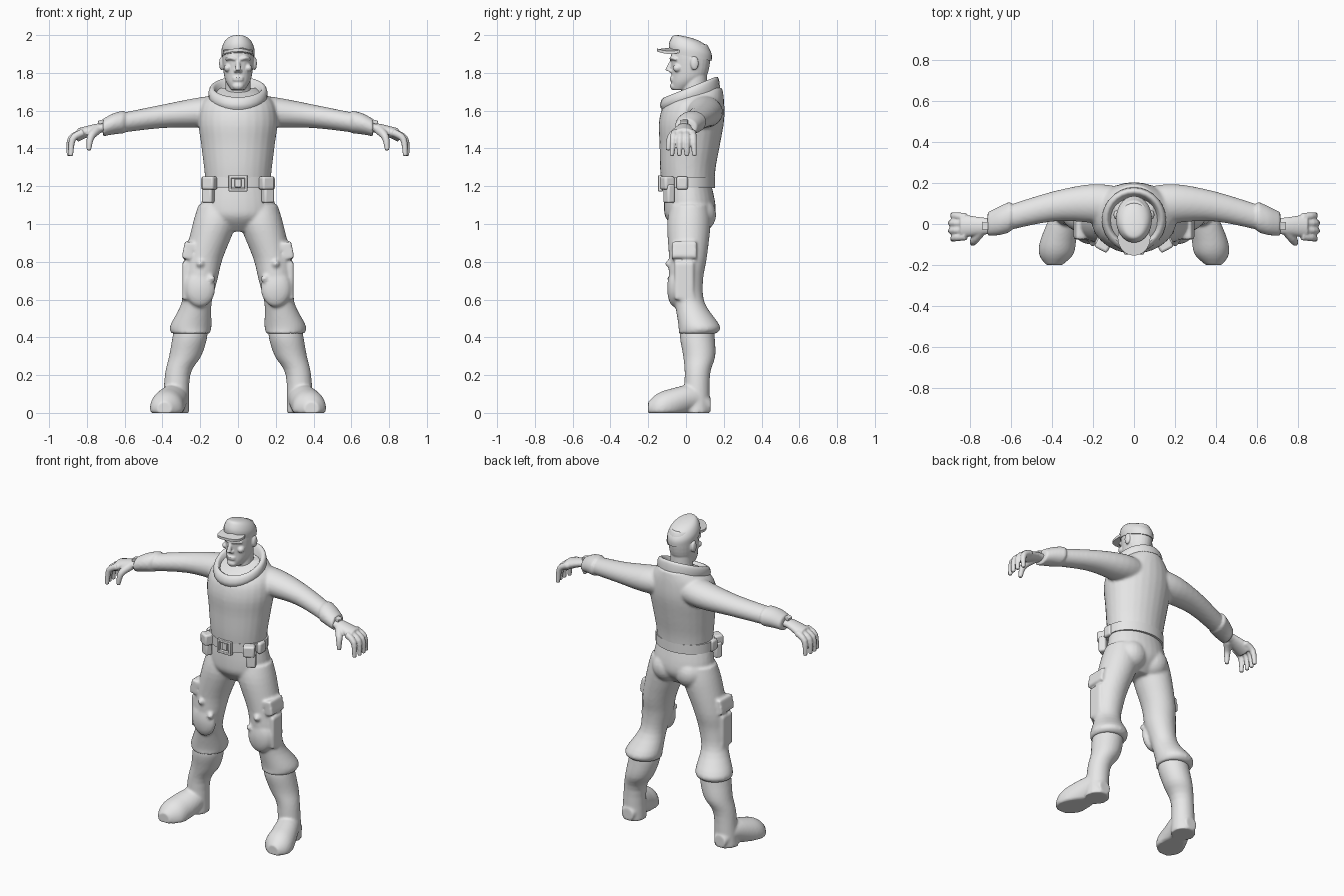
import bpy, bmesh, math
from mathutils import Vector, Matrix, Euler

if "Cube" in bpy.data.objects:
    bpy.data.objects.remove(bpy.data.objects["Cube"], do_unlink=True)

clay = bpy.data.materials.new("plain grey")
clay.use_nodes = True
clay.diffuse_color = (0.8, 0.8, 0.8, 1)
clay.node_tree.nodes["Principled BSDF"].inputs["Base Color"].default_value = clay.diffuse_color

BOTH, MIDDLE = (1, -1), (1,)
SEGMENTS = 28
X, Y, Z = Vector((1, 0, 0)), Vector((0, 1, 0)), Vector((0, 0, 1))
ACROSS = {"x": (Y, Z), "y": (X, Z), "z": (X, Y)}


def interpolate(rings, steps):
    """Run a smooth spline through the given rings."""
    rings = [Vector(ring) for ring in rings]
    last = len(rings) - 1
    for i in range(last):
        start, end = rings[i], rings[i + 1]
        leave = (end - rings[max(i - 1, 0)]) / 2
        arrive = (rings[min(i + 2, last)] - start) / 2
        for k in range(steps):
            t = k / steps
            ease = t * t * (3 - 2 * t)
            yield start.lerp(end, ease) + leave * t * (1 - t) ** 2 - arrive * t * t * (1 - t)
    yield rings[last]


def limb(bm, rings, axis=None, sides=BOTH, squash=1, steps=4, tilt=0, bend=0):
    """Closed loft through rings (x, y, z, radius), cut across an axis or across its own path."""
    path = list(interpolate(rings, steps))
    for side in sides:
        rows = []
        for i, ring in enumerate(path):
            if axis:
                u, v = ACROSS[axis]
            else:
                way = path[min(i + 1, len(path) - 1)].xyz - path[max(i - 1, 0)].xyz
                turn = way.to_track_quat("Z", "Y")
                u, v = turn @ X, turn @ Y
            row = []
            for k in range(SEGMENTS):
                angle = math.tau * k / SEGMENTS
                p = ring.xyz + ring.w * (u * math.cos(angle) + v * squash * math.sin(angle))
                row.append(bm.verts.new((side * p.x, p.y, p.z + tilt * p.y - bend * p.x * p.x)))
            rows.append(row)
        for lower, upper in zip(rows, rows[1:]):
            for k in range(SEGMENTS):
                bm.faces.new((lower[k - 1], lower[k], upper[k], upper[k - 1]))
        bm.faces.new(rows[0][::-1])
        bm.faces.new(rows[-1])


def column(bm, rings, **options):
    """Upright loft on the centre line; rings are (y, z, half width)."""
    limb(bm, [(0, *ring) for ring in rings], "z", MIDDLE, **options)


def ball(bm, at, radii, sides=BOTH):
    for side in sides:
        place = Matrix.LocRotScale(Vector((side * at[0], at[1], at[2])), None, Vector(radii))
        bmesh.ops.create_uvsphere(bm, u_segments=20, v_segments=12, radius=1, matrix=place)


def box(bm, at, size, lean=0, yaw=0, sides=BOTH):
    for side in sides:
        spin = Euler((0, side * lean, side * yaw))
        place = Matrix.LocRotScale(Vector((side * at[0], at[1], at[2])), spin, Vector(size))
        bmesh.ops.create_cube(bm, size=1, matrix=place)


def make(name, bm, voxel=0, relax=4, bevel=0):
    """Turn a bmesh into an object, optionally fused into one skin."""
    bmesh.ops.recalc_face_normals(bm, faces=bm.faces)
    mesh = bpy.data.meshes.new(name)
    bm.to_mesh(mesh)
    bm.free()
    mesh.materials.append(clay)
    mesh.shade_smooth()
    mesh.set_sharp_from_angle(angle=math.radians(40))
    obj = bpy.data.objects.new(name, mesh)
    bpy.context.collection.objects.link(obj)
    if bevel:
        rounding = obj.modifiers.new("Rounding", "BEVEL")
        rounding.width, rounding.segments = bevel, 3
    if voxel:
        fuse = obj.modifiers.new("Fuse", "REMESH")
        fuse.mode, fuse.voxel_size, fuse.use_smooth_shade = "VOXEL", voxel, True
        smooth = obj.modifiers.new("Relax", "SMOOTH")
        smooth.factor, smooth.iterations = 0.5, relax


# Shirt: torso, sleeves and cuffs
bm = bmesh.new()
column(bm, [(.01, 1.2, .17), (.01, 1.3, .18), (.02, 1.42, .195), (.03, 1.55, .21),
            (.05, 1.65, .185), (.11, 1.72, .1)], squash=.82)
limb(bm, [(.06, .08, 1.6, .1), (.2, .1, 1.59, .095), (.4, .085, 1.57, .073),
          (.65, .02, 1.53, .06)], "x", squash=.85)
limb(bm, [(.605, .035, 1.54, .076), (.66, .015, 1.53, .07), (.715, 0, 1.51, .058)], "x", squash=.8)
make("shirt", bm, voxel=.009)

# Wide tilted collar
bm = bmesh.new()
column(bm, [(.03, 1.64, .15), (.02, 1.68, .157), (.02, 1.71, .148), (.02, 1.71, .125),
            (.02, 1.64, .1)], tilt=.4)
make("collar", bm)

# Inner neckband
bm = bmesh.new()
column(bm, [(.035, 1.63, .1), (.035, 1.69, .09)], tilt=.3, steps=1)
make("neckband", bm)

# Trousers: hips and legs down to the gathered hems
bm = bmesh.new()
column(bm, [(.02, .96, .09), (.02, 1.03, .18), (.02, 1.1, .195), (.01, 1.23, .17)], squash=.7)
limb(bm, [(.11, .02, 1.1, .1), (.125, .015, 1, .115), (.18, .01, .82, .1), (.2, 0, .7, .09),
          (.22, .02, .58, .08), (.25, .07, .46, .11), (.25, .06, .42, .1)], "z")
ball(bm, (.08, .08, 1.05), (.09, .08, .09))
# Knee pads with studs, and thigh pockets
ball(bm, (.2, -.06, .66), (.08, .04, .1))
ball(bm, (.14, -.08, .71), (.02, .02, .02))
ball(bm, (.2, -.09, .79), (.02, .02, .02))
box(bm, (.265, -.01, .86), (.05, .13, .09), lean=-.2)
box(bm, (.27, -.01, .7), (.05, .1, .2))
make("trousers", bm, voxel=.009)

# Boots: shaft and foot, flat underneath
bm = bmesh.new()
limb(bm, [(.25, .06, .47, .085), (.255, .06, .4, .092), (.28, .07, .3, .085),
          (.32, .06, .2, .067), (.33, .055, 0, .072)], "z")
limb(bm, [(.33, .13, .04, .04), (.335, .05, .08, .07), (.37, -.08, .04, .088),
          (.38, -.15, .02, .083), (.39, -.2, .02, .04)], "y")
for vert in bm.verts:
    vert.co.z = max(vert.co.z, 0)
make("boots", bm, voxel=.008)

# Hands: palm, four curled fingers and thumb
bm = bmesh.new()
limb(bm, [(.69, -.01, 1.51, .04), (.75, -.01, 1.505, .043), (.85, -.01, 1.47, .06)], "x", squash=.6)
for finger in range(4):
    spread = finger - 1.5
    reach = -.01 * abs(spread)
    root, tip = -.013 + .031 * spread, -.015 + .04 * spread
    limb(bm, [(.82, root, 1.485, .02), (.89 + reach, (root + tip) / 2, 1.45, .018),
              (.9 + reach, tip, 1.36, .012)])
limb(bm, [(.745, -.03, 1.5, .026), (.78, -.08, 1.46, .02), (.79, -.095, 1.39, .012)])
make("hands", bm, voxel=.0055, relax=3)

# Wrist buckles
bm = bmesh.new()
box(bm, (.725, -.01, 1.54), (.03, .04, .02), lean=.25)
make("wrist_buckles", bm, bevel=.004)

# Head: neck and skull
bm = bmesh.new()
column(bm, [(.045, 1.6, .07), (.045, 1.8, .065)])
column(bm, [(-.03, 1.71, .035), (0, 1.75, .062), (.02, 1.8, .076), (.025, 1.9, .083),
            (.025, 1.95, .07)], squash=1.27)
# Nose with nostrils, brows, cheeks, lips, chin and ears
limb(bm, [(0, -.07, 1.87, .009), (0, -.085, 1.84, .012), (0, -.095, 1.81, .016)], sides=MIDDLE)
ball(bm, (.01, -.08, 1.81), (.012, .012, .01))
limb(bm, [(.01, -.078, 1.87, .008), (.04, -.074, 1.88, .011), (.066, -.05, 1.87, .006)])
ball(bm, (.055, -.045, 1.825), (.02, .025, .02))
for lip in (1.762, 1.774):
    ball(bm, (0, -.073, lip), (.03, .013, .006), MIDDLE)
ball(bm, (0, -.065, 1.73), (.03, .02, .02), MIDDLE)
ball(bm, (.088, .045, 1.85), (.012, .022, .036))
make("head", bm, voxel=.005, relax=3)

# Cap crown and curved visor
bm = bmesh.new()
column(bm, [(.024, 1.89, .086), (.022, 1.93, .087), (.015, 1.965, .073), (0, 1.985, .05),
            (-.01, 1.992, .02)], squash=1.3, tilt=-.2)
make("cap_crown", bm)
bm = bmesh.new()
column(bm, [(-.066, 1.93, .08), (-.066, 1.945, .08)], squash=1.1, steps=1, tilt=.1, bend=3.5)
make("cap_visor", bm)

# Belt band
bm = bmesh.new()
column(bm, [(.01, 1.19, .185), (.01, 1.25, .185)], squash=.77, steps=1)
make("belt", bm)

# Belt pouches, front and hip
bm = bmesh.new()
box(bm, (.15, -.1, 1.217), (.07, .06, .07), yaw=.5)
box(bm, (.158, -.09, 1.16), (.06, .045, .1), yaw=.5)
box(bm, (.18, -.02, 1.217), (.03, .06, .07))
make("belt_pouches", bm, bevel=.012)

# Square buckle frame with raised centre
bm = bmesh.new()
for height in (1.18, 1.25):
    box(bm, (0, -.135, height), (.1, .026, .016), sides=MIDDLE)
box(bm, (.042, -.135, 1.217), (.016, .026, .07))
box(bm, (0, -.133, 1.217), (.035, .02, .045), sides=MIDDLE)
make("belt_buckle", bm, bevel=.004)
